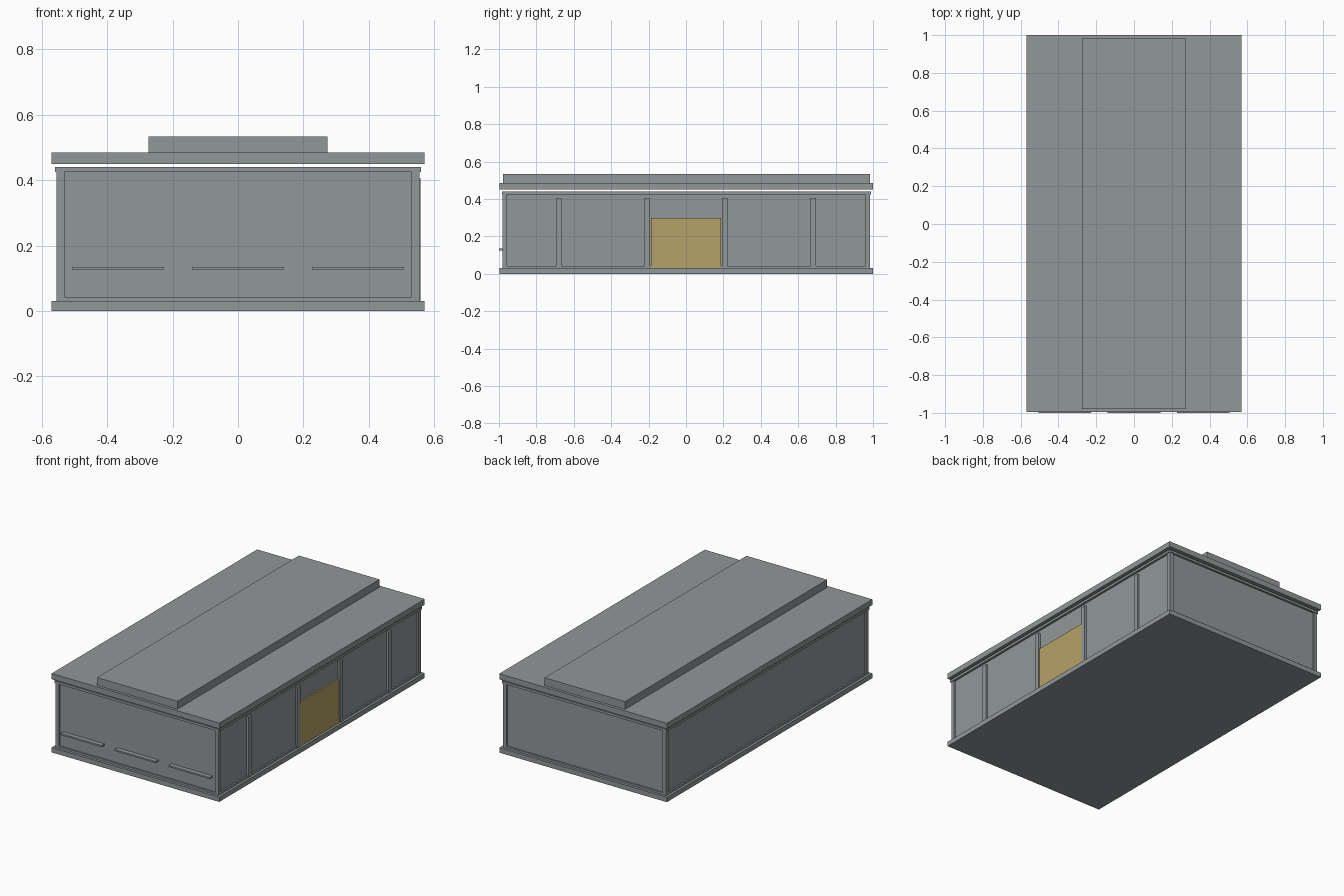
import bpy

if "Cube" in bpy.data.objects:
    bpy.data.objects.remove(bpy.data.objects["Cube"])

def material(name, rgb):
    m = bpy.data.materials.new(name)
    m.diffuse_color = (*rgb, 1)
    m.use_nodes = True
    m.node_tree.nodes["Principled BSDF"].inputs["Base Color"].default_value = m.diffuse_color
    return m

GREY = material("concrete_grey", (0.285, 0.31, 0.315))
TAN = material("door_tan", (0.46, 0.36, 0.14))
CY = 0.002  # the hall sits slightly back because the front bars stick out

def box(name, x, y, z, mat=GREY):
    """Box from (min, max) ranges on each axis."""
    bpy.ops.mesh.primitive_cube_add(size=1, location=[(a + b) / 2 for a, b in (x, y, z)])
    o = bpy.context.object
    o.name = name
    o.scale = [b - a for a, b in (x, y, z)]
    bpy.ops.object.transform_apply(location=False, rotation=False, scale=True)
    o.data.materials.append(mat)
    return o

def centred(name, hx, hy, z, mat=GREY):
    return box(name, (-hx, hx), (CY - hy, CY + hy), z, mat)

# plinth, recessed wall core, wall rails, cornice
centred("base_plinth", 0.57, 0.998, (0, 0.03))
centred("wall_core", 0.546, 0.974, (0.03, 0.43))
centred("bottom_rail", 0.555, 0.983, (0.03, 0.042))
centred("cornice", 0.56, 0.987, (0.425, 0.44))

# floating roof slab and raised centre
centred("roof_slab", 0.57, 0.998, (0.45, 0.485))
centred("roof_ridge", 0.274, 0.981, (0.485, 0.533))

# corner posts
for sx in (-1, 1):
    for sy in (-1, 1):
        box("corner_post", sorted((sx * 0.53, sx * 0.555)),
            sorted((CY + sy * 0.958, CY + sy * 0.983)), (0.03, 0.43))

# door on the right wall
box("door", (0.546, 0.5555), (-0.188, 0.188), (0.03, 0.298), TAN)

# pilasters on the right wall
for y in (-0.68, -0.207, 0.207, 0.68):
    box("pilaster", (0.54, 0.558), (y - 0.015, y + 0.015), (0.03, 0.405))

# horizontal bars on the front wall
for x in (-0.367, 0, 0.367):
    box("front_bar", (x - 0.139, x + 0.139), (-1.0, -0.97), (0.125, 0.135))
